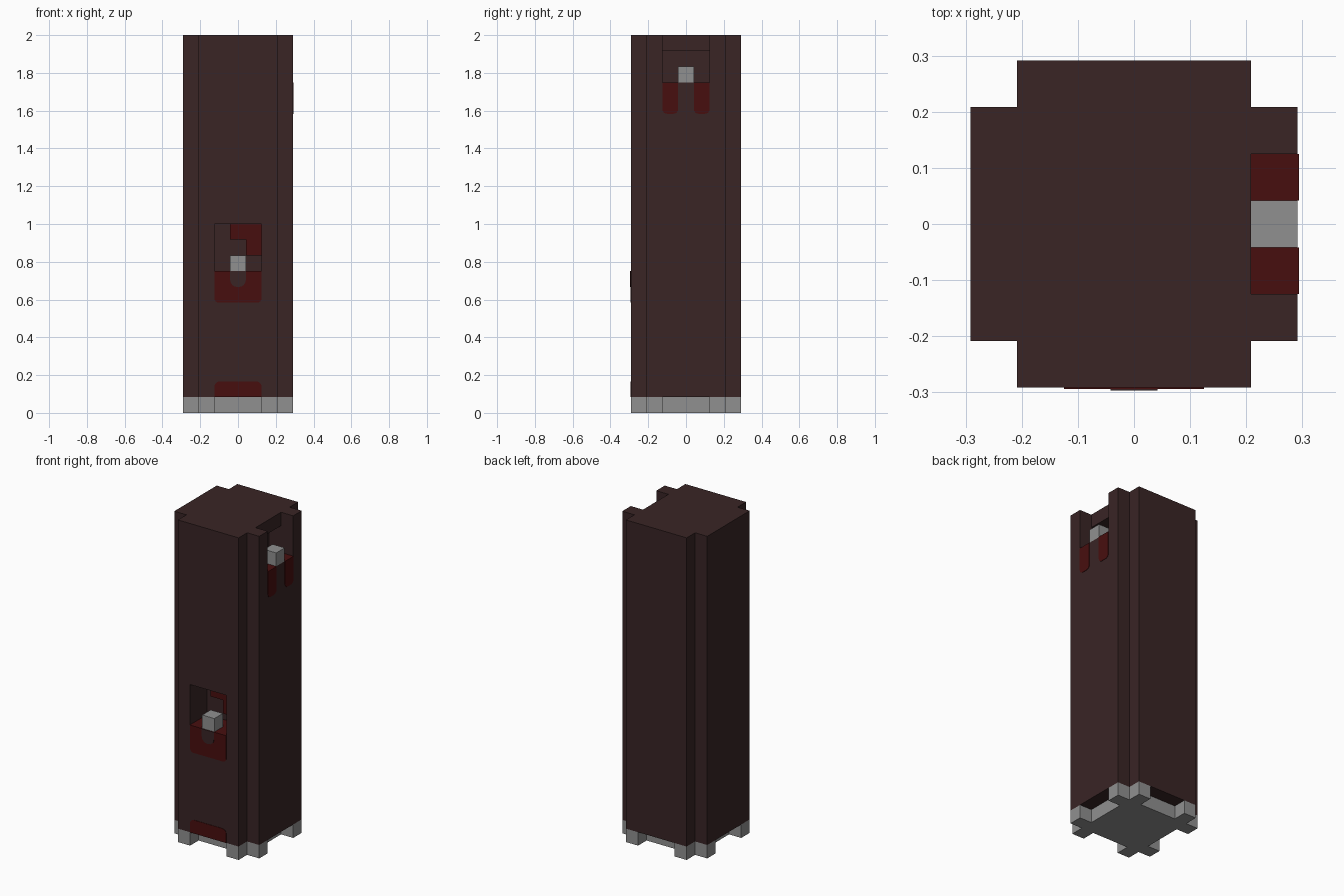
import bpy, bmesh, math
from mathutils import Vector

if "Cube" in bpy.data.objects:
    bpy.data.objects.remove(bpy.data.objects["Cube"])

U = 1 / 12          # one block of the grid
HALF, CORE = 3.5, 2.5


def material(name, colour):
    m = bpy.data.materials.new(name)
    m.use_nodes = True
    rgba = (*colour, 1)
    m.diffuse_color = rgba
    m.node_tree.nodes["Principled BSDF"].inputs["Base Color"].default_value = rgba
    return m


dark = material("dark_brown", (0.041, 0.018, 0.0185))
red = material("deep_red", (0.064, 0.0045, 0.0045))
grey = material("stone_grey", (0.28, 0.28, 0.28))


def prism(name, base, direction, *mats):
    """Extrude a polygon given in block units along a direction."""
    bm = bmesh.new()
    face = bm.faces.new([bm.verts.new(Vector(p) * U) for p in base])
    new = bmesh.ops.extrude_face_region(bm, geom=[face])["geom"]
    moved = [g for g in new if isinstance(g, bmesh.types.BMVert)]
    bmesh.ops.translate(bm, verts=moved, vec=Vector(direction) * U)
    bmesh.ops.recalc_face_normals(bm, faces=bm.faces[:])
    mesh = bpy.data.meshes.new(name)
    bm.to_mesh(mesh)
    bm.free()
    for m in mats:
        mesh.materials.append(m)
    obj = bpy.data.objects.new(name, mesh)
    bpy.context.collection.objects.link(obj)
    return obj


def box(name, x, y, z, *mats):
    base = [(x[0], y[0], z[0]), (x[1], y[0], z[0]),
            (x[1], y[1], z[0]), (x[0], y[1], z[0])]
    return prism(name, base, (0, 0, z[1] - z[0]), *mats)


def stain(name, side, u, v, radius, mat, thick=0.03, round_top=False):
    """Thin plate on the front or left wall, rounded at one end."""
    end, flat = (v[1], v[0]) if round_top else (v[0], v[1])
    s = 1 if round_top else -1
    outline = [(u[0], flat), (u[1], flat)]
    for cx, start in ((u[1] - radius, 0), (u[0] + radius, 90)):
        for i in range(5):
            a = math.radians(start + i * 22.5)
            outline.append((cx + radius * math.cos(a),
                            end - s * radius + s * radius * math.sin(a)))
    if side == "front":
        return prism(name, [(p, -HALF, q) for p, q in outline], (0, -thick, 0), mat)
    return prism(name, [(HALF, p, q) for p, q in outline], (thick, 0, 0), mat)


# Column with notched corners
quarter = [(HALF, CORE), (CORE, CORE), (CORE, HALF)]
plan = []
for i in range(4):
    for x, y in quarter:
        for _ in range(i):
            x, y = -y, x
        plan.append((x, y, 1))
column = prism("column", plan, (0, 0, 23), dark, red)

# Openings carved into the front and the left wall
cutters = [
    box("front_opening_cutter", (-1.5, 1.5), (-5, -1.5), (9, 12)),
    box("side_opening_cutter", (CORE, 5), (-1.5, 1.5), (21, 25)),
    box("side_recess_cutter", (1.5, 4), (-1.5, 1.5), (21, 23)),
]
bpy.context.view_layer.objects.active = column
for c in cutters:
    c.hide_render = True
    mod = column.modifiers.new("carve", "BOOLEAN")
    mod.operation, mod.solver, mod.object = "DIFFERENCE", "EXACT", c
    bpy.ops.object.modifier_apply(modifier=mod.name)
    bpy.data.objects.remove(c)

# Opening floors are red, everything else on the column is dark
for p in column.data.polygons:
    floor = p.normal.z > 0.9 and p.center.z < 23 * U
    p.material_index = 1 if floor else 0

# Red blocks stepping across the front opening
box("opening_upper_block", (-0.5, 1.5), (-CORE, -1.5), (11, 12), red)
box("opening_side_block", (0.5, 1.5), (-CORE, -1.5), (10, 11), red)

# Grey studs on the sills
box("front_stud", (-0.5, 0.5), (-HALF, -CORE), (9, 10), grey)
box("side_stud", (CORE, HALF), (-0.5, 0.5), (21, 22), grey)

# Stone base with two small feet on each side
box("base", (-CORE, CORE), (-CORE, CORE), (0, 1), grey)
for s in (-1, 1):
    for t in (-1, 1):
        out = sorted((s * CORE, s * HALF))
        along = sorted((t * 1.5, t * CORE))
        box("foot_x", out, along, (0, 1), grey)
        box("foot_y", along, out, (0, 1), grey)

# Painted red stains
stain("front_stain", "front", (-1.5, 1.5), (7, 9), 0.3, red)
stain("front_stain_gap", "front", (-0.5, 0.5), (8, 9), 0.45, dark, thick=0.06)
stain("lower_stain", "front", (-1.5, 1.5), (1, 2), 0.35, red, round_top=True)
for s in (-1, 1):
    stain("side_drip", "left", sorted((s * 0.5, s * 1.5)), (19, 21), 0.3, red)
